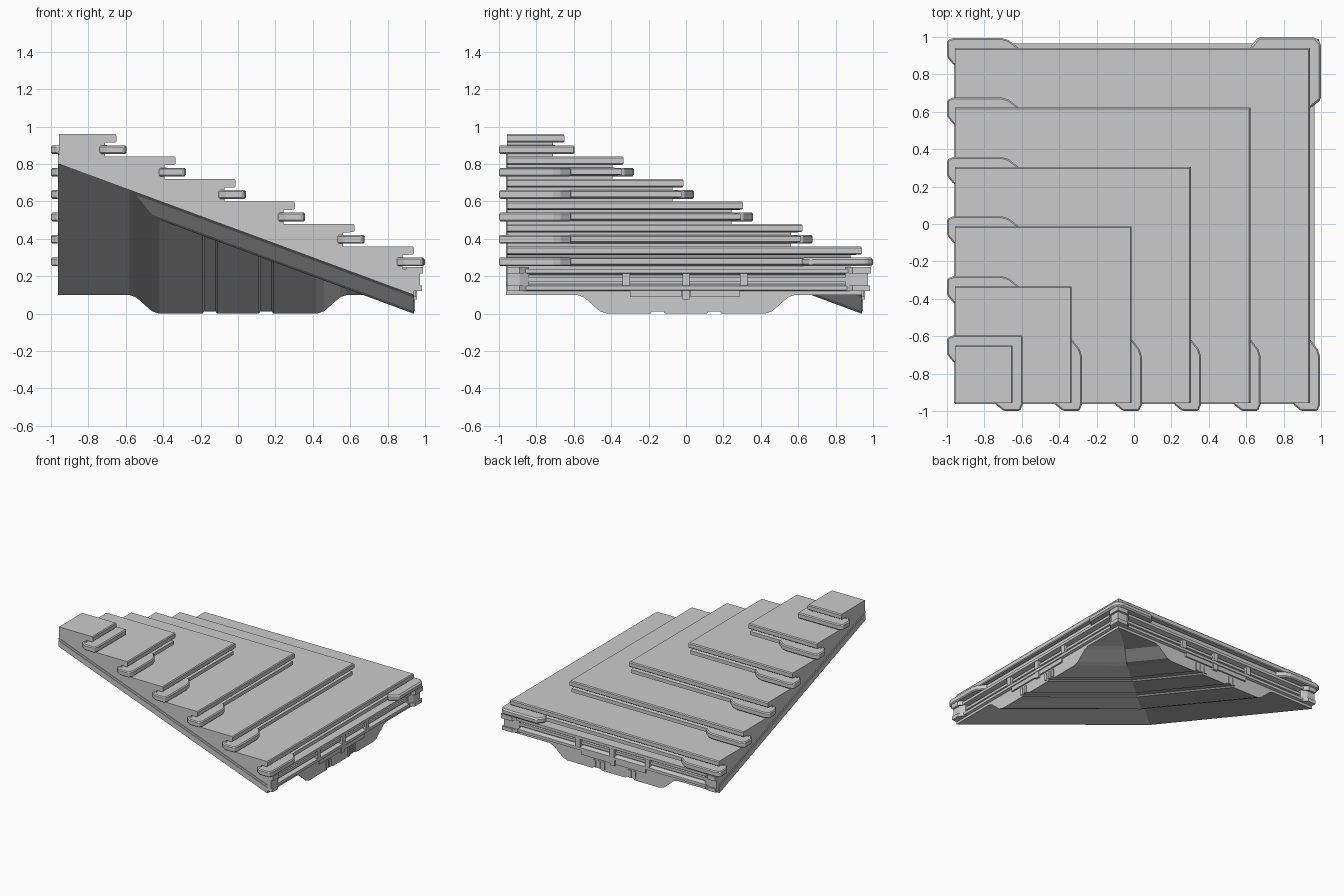
import bpy, bmesh

if "Cube" in bpy.data.objects:
    bpy.data.objects.remove(bpy.data.objects["Cube"])

LO, HI = -0.957, 0.94
EDGES = [-0.65, -0.333, -0.013, 0.304, 0.622, 0.94]   # outer edge of every step
TOPS = [0.96 - 0.12 * i for i in range(6)]            # tread heights


def make_object(name, bm, bevel=0.0):
    bmesh.ops.recalc_face_normals(bm, faces=bm.faces[:])
    mesh = bpy.data.meshes.new(name)
    bm.to_mesh(mesh)
    bm.free()
    ob = bpy.data.objects.new(name, mesh)
    bpy.context.collection.objects.link(ob)
    if bevel:
        mod = ob.modifiers.new("bevel", "BEVEL")
        mod.width, mod.segments = bevel, 1
    return ob


def loft_pair(name, loop_a, loop_b, bevel=0.0, both=True):
    """Solid between two loops, plus its twin mirrored over the plan diagonal."""
    for side in ("front", "left")[:2 if both else 1]:
        bm = bmesh.new()
        conv = (lambda p: p) if side == "front" else (lambda p: (p[1], p[0], p[2]))
        a = [bm.verts.new(conv(p)) for p in loop_a]
        b = [bm.verts.new(conv(p)) for p in loop_b]
        bm.faces.new(a)
        bm.faces.new(b)
        for i in range(len(a)):
            j = (i + 1) % len(a)
            bm.faces.new((a[i], a[j], b[j], b[i]))
        make_object(f"{name}_{side}" if both else name, bm, bevel)


def plan(name, pts, z0, z1, bevel=0.0, both=True):
    loft_pair(name, [(x, y, z0) for x, y in pts], [(x, y, z1) for x, y in pts], bevel, both)


def box(name, x0, x1, y0, y1, z0, z1, bevel=0.0):
    plan(name, [(x0, y0), (x1, y0), (x1, y1), (x0, y1)], z0, z1, bevel)


# Stair section: treads, nosings, riser strips, then the grooved skirt
profile = [(LO, TOPS[0])]
for e, z in zip(EDGES, TOPS):
    profile += [(e - 0.006, z), (e, z - 0.008), (e, z - 0.038), (e - 0.006, z - 0.044),
                (e - 0.06, z - 0.046), (e - 0.06, z - 0.058), (e - 0.01, z - 0.066),
                (e - 0.01, z - 0.095), (e - 0.06, z - 0.105), (e - 0.06, z - 0.12)]
profile += [(0.965, 0.24), (0.965, 0.218), (0.925, 0.208), (0.925, 0.158),
            (0.96, 0.148), (0.96, 0.126), (HI, 0.12)]

# Depth of the bulge under the slope, with shallow channels
half = [(0.19, 0.1), (0.18, 0.088), (0.12, 0.088), (0.11, 0.1)]
bulge = [(LO, 0), (-0.58, 0), (-0.545, 0.013), (-0.46, 0.087), (-0.42, 0.1)]
bulge += [(-x, d) for x, d in half] + [(x, d) for x, d in reversed(half)]
bulge += [(0.42, 0.1), (0.46, 0.087), (0.545, 0.013), (0.58, 0), (HI, 0)]


def slope(x):
    return 0.80 - 0.70 * (x - LO) / (HI - LO)


# Main stair body, mitred along the diagonal and hollow below
bm = bmesh.new()
cache = {}


def face(points):
    verts = []
    for p in points:
        key = tuple(round(c, 5) for c in p)
        if key not in cache:
            cache[key] = bm.verts.new(key)
        if cache[key] not in verts:
            verts.append(cache[key])
    if len(verts) > 2:
        bm.faces.new(verts)


for swap in (False, True):
    def put(points):
        face([(y, x, z) if swap else (x, y, z) for x, y, z in points])
    for (xa, za), (xb, zb) in zip(profile, profile[1:]):
        put([(xa, LO, za), (xb, LO, zb), (xb, xb, zb), (xa, xa, za)])
    # skirt face with the bulge outline
    put([(HI, HI, 0.12), (HI, LO, 0.12)] + [(HI, y, slope(HI) - d) for y, d in bulge])
    # open-side cheek
    put([(x, LO, z) for x, z in profile] + [(x, LO, slope(x)) for x, d in reversed(bulge)])
    # sloping underside
    for i in range(len(bulge) - 1):
        xa, xb = bulge[i][0], bulge[i + 1][0]
        for j in range(i + 1):
            (ya, da), (yb, db) = bulge[j], bulge[j + 1]
            quad = [(xa, ya, slope(xa) - da), (xb, ya, slope(xb) - da),
                    (xb, yb, slope(xb) - db), (xa, yb, slope(xa) - db)]
            put(quad[:3] if i == j else quad)
make_object("stair_body", bm)

# Raised sloping rails on the two cheeks
for name, up, down in (("stringer_rail", 0.048, 0.0), ("stringer_lip", 0.068, 0.057)):
    sec = [(LO, slope(LO) + down), (HI, slope(HI) + down), (HI, slope(HI) + up), (LO, slope(LO) + up)]
    loft_pair(name, [(x, LO - 0.005, z) for x, z in sec], [(x, LO + 0.01, z) for x, z in sec])

# Corner guards wrapping the ends of every riser
for i, (e, z) in enumerate(zip(EDGES, TOPS)):
    o = min(e + 0.055, 1.0)
    pts = [(e - 0.09, -0.95), (e - 0.09, -0.965), (e - 0.045, -1.0), (o - 0.015, -1.0), (o, -0.965)]
    if i == 0:
        pts += [(o, o), (e - 0.03, o), (e - 0.03, -0.95)]
    else:
        pts += [(o, -0.71), (o - 0.012, -0.67), (e, -0.615), (e - 0.04, -0.615), (e - 0.04, -0.95)]
    plan(f"step_guard_{i + 1}", pts, z - 0.106, z - 0.06, 0.011)

# Guard around the outer bottom corner
plan("outer_corner_guard",
     [(0.62, 0.90), (0.62, 0.945), (0.665, 1.0), (0.965, 1.0), (1.0, 0.965),
      (1.0, 0.665), (0.945, 0.62), (0.90, 0.62), (0.90, 0.90)],
     0.254, 0.30, 0.011, both=False)

# Flanged brackets at the skirt ends and the outer corner
for name, z0, z1, o in (("top", 0.215, 0.25, 0.99), ("mid", 0.15, 0.215, 0.972), ("base", 0.12, 0.15, 0.985)):
    plan(f"end_bracket_{name}", [(0.90, LO), (o, LO), (o, -0.89), (0.95, -0.84), (0.90, -0.84)], z0, z1)
    plan(f"corner_bracket_{name}",
         [(0.85, 0.90), (0.85, 0.95), (0.89, o), (o, o), (o, 0.89), (0.95, 0.85), (0.90, 0.85), (0.90, 0.90)],
         z0, z1, both=False)

# Skirt details: groove rail, clamps, lower panel and ribs
box("skirt_rail", 0.91, 0.945, -0.85, 0.86, 0.172, 0.194)
for i, y in enumerate((-0.32, 0.0, 0.31)):
    box(f"skirt_clamp_{i + 1}", 0.92, 0.962, y - 0.02, y + 0.02, 0.15, 0.216)
for i, (y0, y1) in enumerate(((-0.30, -0.025), (0.025, 0.285))):
    box(f"lower_panel_{i + 1}", 0.93, 0.953, y0, y1, 0.09, 0.127)
box("panel_hub", 0.93, 0.957, -0.02, 0.02, 0.075, 0.127)
for i, y in enumerate((-0.19, -0.15, 0.09, 0.13, 0.17)):
    box(f"bulge_rib_{i + 1}", 0.93, 0.947, y - 0.012, y + 0.012, 0.015, 0.075)
